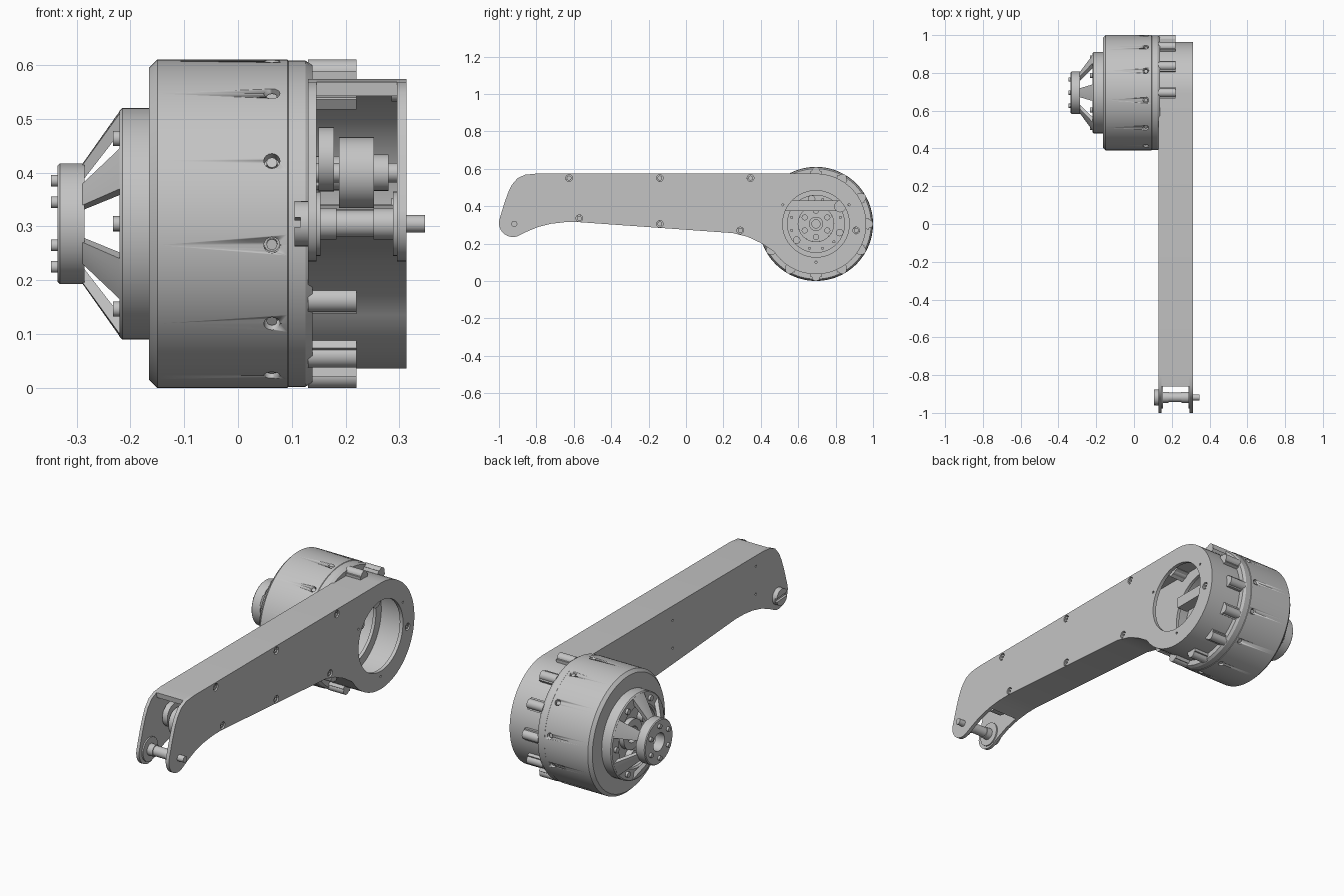
import bpy, bmesh
from math import radians, sin, cos, tau
from mathutils import Matrix, Vector

cube = bpy.data.objects.get("Cube")
if cube:
    bpy.data.objects.remove(cube, do_unlink=True)

CY, CZ = 0.695, 0.305          # motor axis
R = 0.305                      # motor housing radius

grey = bpy.data.materials.new("machined grey")
grey.use_nodes = True
grey.diffuse_color = (0.55, 0.55, 0.55, 1)
grey.node_tree.nodes["Principled BSDF"].inputs["Base Color"].default_value = (0.55, 0.55, 0.55, 1)


def finish(name, bm):
    bmesh.ops.remove_doubles(bm, verts=bm.verts, dist=1e-5)
    bmesh.ops.recalc_face_normals(bm, faces=bm.faces)
    me = bpy.data.meshes.new(name)
    bm.to_mesh(me)
    bm.free()
    me.materials.append(grey)
    me.shade_smooth()
    me.set_sharp_from_angle(angle=radians(30))
    ob = bpy.data.objects.new(name, me)
    bpy.context.collection.objects.link(ob)
    return ob


def lathe(name, profile, y=CY, z=CZ, start=0, sweep=360, steps=64, closed=True):
    """Turn an (x, radius) profile about an axis along x; part turns are capped."""
    bm = bmesh.new()
    rot = Matrix.Rotation(radians(start), 3, 'X')
    centre = Vector((0, y, z))
    vs = [bm.verts.new(centre + rot @ Vector((x, r, 0))) for x, r in profile]
    if sweep < 360:
        geom = [bm.faces.new(vs)]
    else:
        pairs = list(zip(vs, vs[1:])) + ([(vs[-1], vs[0])] if closed else [])
        geom = vs + [bm.edges.new(p) for p in pairs]
    bmesh.ops.spin(bm, geom=geom, cent=centre, axis=(1, 0, 0),
                   angle=radians(sweep), steps=steps, use_duplicate=False)
    return finish(name, bm)


def rod(name, x0, x1, r, y=CY, z=CZ, steps=32):
    return lathe(name, [(x0, 0), (x0, r), (x1, r), (x1, 0)], y, z, steps=steps, closed=False)


def polar(r, deg, y=CY, z=CZ):
    return y + r * cos(radians(deg)), z + r * sin(radians(deg))


def rods_around(name, count, offset, ring, x0, x1, r, skip=()):
    for i in range(count):
        a = offset + i * 360 / count
        if a not in skip:
            rod(name, x0, x1, r, *polar(ring, a), steps=20)


def circle(r, y, z, n=24):
    return [polar(r, 360 * i / n, y, z) for i in range(n)]


def plate(name, loops, x0, x1):
    """Extrude filled (y, z) loops along x; inner loops become holes."""
    cu = bpy.data.curves.new(name, 'CURVE')
    cu.dimensions = '2D'
    cu.fill_mode = 'BOTH'
    cu.extrude = (x1 - x0) / 2
    for loop in loops:
        sp = cu.splines.new('POLY')
        sp.points.add(len(loop) - 1)
        for p, (y, z) in zip(sp.points, loop):
            p.co = (y, z, 0, 1)
        sp.use_cyclic_u = True
    tmp = bpy.data.objects.new(name + " curve", cu)
    bpy.context.collection.objects.link(tmp)
    dg = bpy.context.evaluated_depsgraph_get()
    me = bpy.data.meshes.new_from_object(tmp.evaluated_get(dg))
    bm = bmesh.new()
    bm.from_mesh(me)
    bpy.data.objects.remove(tmp)
    bpy.data.curves.remove(cu)
    bpy.data.meshes.remove(me)
    for v in bm.verts:
        y, z, x = v.co
        v.co = (x + (x0 + x1) / 2, y, z)
    return finish(name, bm)


def radial_rods(bm, x, ring, r, depth):
    for i in range(12):
        m = (Matrix.Translation((0, CY, CZ)) @ Matrix.Rotation(radians(7.5 + 30 * i), 4, 'X')
             @ Matrix.Translation((x, ring, 0)) @ Matrix.Rotation(radians(90), 4, 'X'))
        bmesh.ops.create_cone(bm, cap_ends=True, segments=16, radius1=r, radius2=r,
                              depth=depth, matrix=m)


def box(name, x0, x1, y0, y1, z0, z1):
    return plate(name, [[(y0, z0), (y1, z0), (y1, z1), (y0, z1)]], x0, x1)


# Arm outline: underside, round motor end, top, then the drooping tip
wall = [(-.72, .306), (-.65, .314), (-.58, .315), (.25, .256), (.33, .236), (.4, .203)]
wall += [polar(.269, a) for a in range(213, 451, 6)] + [(.69, .574), (-.8, .574), (-.86, .568)]
tip = [(-.9, .55), (-.93, .515), (-.95, .475), (-.97, .42)]
lobe = [polar(.075, a, -.925, .31) for a in range(165, 301, 9)]
outline = wall + tip + lobe + [(-.85, .264), (-.79, .289)]

bolts = [(-.625, .55), (-.14, .55), (.345, .55), (-.57, .335), (-.14, .305), (.29, .27), (.91, .27)]
pins = [(-.08, .36), (-.08, .5), (-.745, .38), (-.745, .52)]
plate("arm outer plate", [outline, circle(.178, CY, CZ, 64)]
      + [circle(.018, *b) for b in bolts]
      + [circle(.006, *polar(.205, a), 10) for a in (30, 150, 270)], .295, .313)
plate("arm inner plate", [outline, circle(.2, CY, CZ, 64)]
      + [circle(.006, *p, 10) for p in pins], .13, .146)

# Wall joining the two plates, left open at the tip
inner = []
for i, p in enumerate(wall):
    a, b = Vector(wall[max(i - 1, 0)]), Vector(wall[min(i + 1, len(wall) - 1)])
    d = (b - a).normalized()
    inner.append((p[0] - d.y * .026, p[1] + d.x * .026))
plate("arm rim wall", [wall + inner[::-1]], .146, .295)
for b in bolts:
    lathe("arm screw", [(.285, 0), (.285, .0178), (.3, .0178), (.3, .013), (.309, .013),
                        (.309, .006), (.302, .006), (.302, 0)], *b, steps=20, closed=False)

# Motor housing: open cup towards the arm, with radial screw holes
housing = lathe("motor housing", [(-.165, 0), (-.165, .29), (-.15, R), (.092, R), (.094, .303),
                                  (.125, .303), (.138, .295), (.138, .25), (.05, .25), (.05, 0)],
                steps=96, closed=False)
bm = bmesh.new()
radial_rods(bm, .063, R, .015, .05)
cutter = finish("screw hole cutter", bm)
cutter.hide_render = True
cut = housing.modifiers.new("screw holes", 'BOOLEAN')
cut.operation, cut.solver, cut.object = 'DIFFERENCE', 'EXACT', cutter
bpy.context.view_layer.update()
cut_mesh = bpy.data.meshes.new_from_object(
    housing.evaluated_get(bpy.context.evaluated_depsgraph_get()))
housing.modifiers.clear()
housing.data = cut_mesh
bpy.data.objects.remove(cutter)
bm = bmesh.new()
radial_rods(bm, .063, .287, .01, .02)
finish("housing screws", bm)

# Standoff posts around the arm's round end
for a in range(0, 360, 30):
    if a not in (150, 180):
        rod("standoff post", .13, .22, .023, *polar(.282, a), steps=24)
        lathe("standoff web", [(.13, .262), (.13, .285), (.22, .285), (.22, .262)],
              start=a - 6, sweep=12, steps=4)

# Gearing seen through the arm opening
lathe("inner gear ring", [(.05, .095), (.05, .155), (.085, .155), (.085, .095)])
rod("inner hub", .05, .075, .095, steps=48)
lathe("inner bearing", [(.07, .022), (.07, .038), (.13, .038), (.13, .022)], steps=32)
rods_around("inner hub bolt", 6, 30, .07, .07, .09, .016)
rods_around("inner ring bolt", 3, 100, .135, .08, .12, .02)
rods_around("inner ring pin", 12, 15, .135, .08, .095, .008)
rod("large inner screw", .08, .2, .032, *polar(.16, 36))
box("bridge bar", .1, .16, .52, .83, .375, .43)

# Output hub: base ring, tapering spokes and bolted flange
lathe("output base ring", [(-.16, .15), (-.213, .15), (-.22, .157), (-.22, .21),
                           (-.215, .215), (-.16, .215)])
for a in range(30, 360, 60):
    lathe("output spoke", [(-.29, .08), (-.29, .11), (-.218, .212), (-.218, .175)],
          start=a - 12, sweep=24, steps=6)
lathe("output flange", [(-.335, .045), (-.335, .108), (-.331, .112), (-.285, .112), (-.285, .045)])
rods_around("flange bolt", 6, 30, .08, -.347, -.33, .011)
rods_around("base ring bolt", 6, 0, .183, -.232, -.215, .014)
lathe("output inner bearing", [(-.165, .04), (-.165, .075), (-.19, .075), (-.19, .04)], steps=40)
rods_around("planet bolt", 3, 30, .11, -.195, -.16, .028)

# Tip shaft with slotted head, collars and end stub
TY, TZ = -.918, .305
rod("shaft body", .14, .3, .025, TY, TZ)
rod("shaft stub", .29, .347, .016, TY, TZ)
for x0, x1, r in ((.146, .153, .06), (.153, .183, .029), (.288, .295, .06), (.252, .288, .029)):
    rod("shaft collar", x0, x1, r, TY, TZ)
rod("shaft head base", .116, .132, .042, TY, TZ)
for side in (-1, 1):
    prof = [polar(.042, side * 90 + t, TY, TZ) for t in range(-82, 83, 12)]
    plate("slotted shaft head", [prof], .105, .117)

# Idler roller inside the arm near the tip
rod("idler axle", .14, .298, .018, -.76, .4)
rod("idler rim", .15, .178, .06, -.76, .425)
rod("idler roller", .188, .253, .066, -.76, .4, steps=40)
rod("idler nut", .253, .28, .034, -.76, .4, steps=24)
